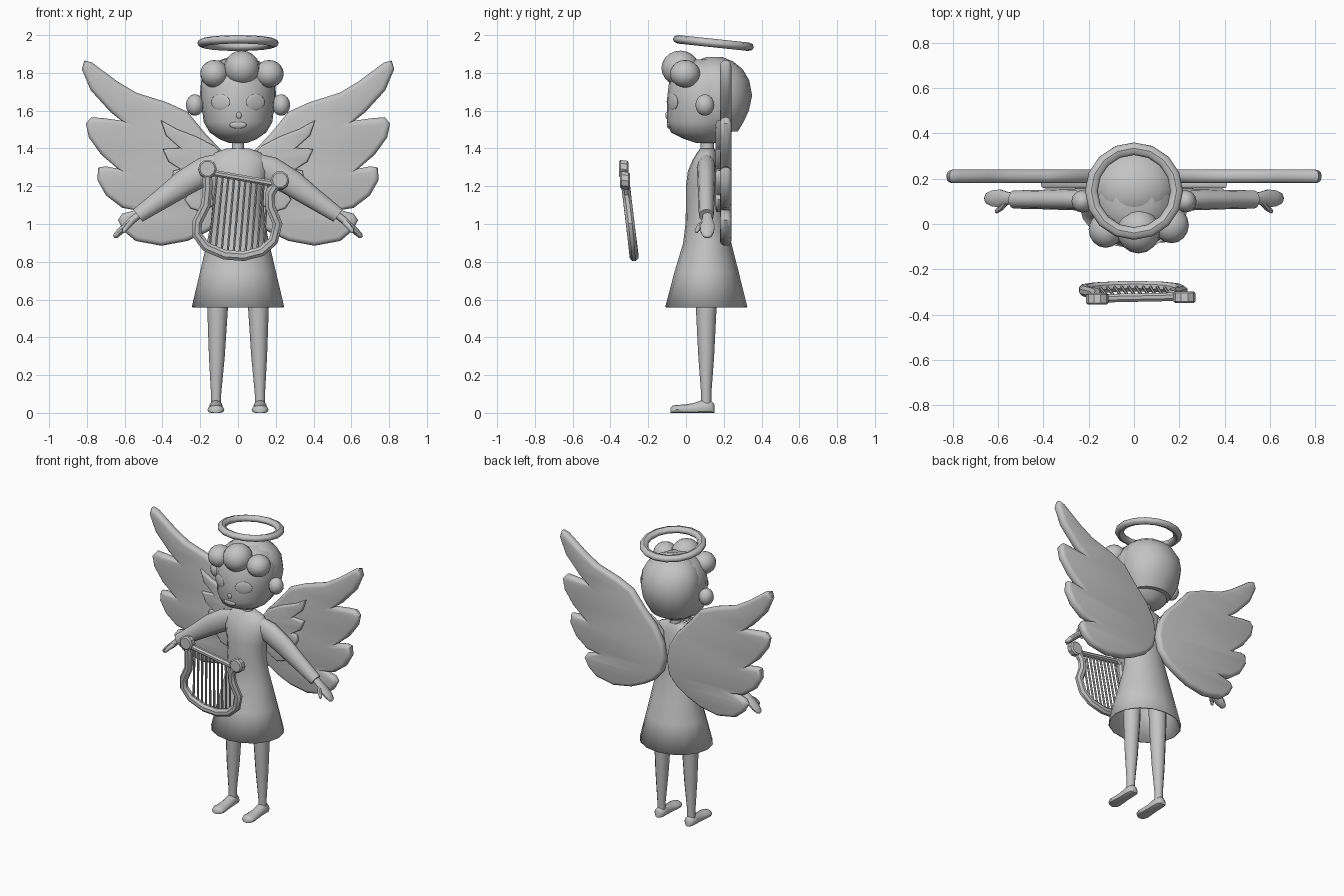
import bpy, bmesh, math
from mathutils import Vector as V

grey = bpy.data.materials.new("stone_grey")
grey.diffuse_color = (0.55, 0.55, 0.55, 1)


def finish(obj, angle=45):
    """Clean normals, assign the material and smooth below the angle."""
    bm = bmesh.new()
    bm.from_mesh(obj.data)
    bmesh.ops.remove_doubles(bm, verts=bm.verts, dist=0.0002)
    bmesh.ops.recalc_face_normals(bm, faces=bm.faces)
    bm.to_mesh(obj.data)
    bm.free()
    obj.data.materials.clear()
    obj.data.materials.append(grey)
    bpy.ops.object.select_all(action='DESELECT')
    obj.select_set(True)
    bpy.context.view_layer.objects.active = obj
    bpy.ops.object.shade_smooth_by_angle(angle=math.radians(angle))
    return obj


def ring(c, u, v, n=12, phase=0.0):
    """Elliptical ring of points around c, spanned by u and v."""
    ang = [2 * math.pi * i / n + phase for i in range(n)]
    return [V(c) + V(u) * math.cos(a) + V(v) * math.sin(a) for a in ang]


def loft(name, rings, caps=(True, True), angle=45):
    """Skin a list of equal rings."""
    bm = bmesh.new()
    rows = [[bm.verts.new(p) for p in r] for r in rings]
    n = len(rows[0])
    for a, b in zip(rows, rows[1:]):
        for i in range(n):
            bm.faces.new((a[i], a[(i + 1) % n], b[(i + 1) % n], b[i]))
    for row, cap in ((rows[0], caps[0]), (rows[-1], caps[1])):
        if cap:
            bm.faces.new(row)
    me = bpy.data.meshes.new(name)
    bm.to_mesh(me)
    bm.free()
    obj = bpy.data.objects.new(name, me)
    bpy.context.collection.objects.link(obj)
    return finish(obj, angle)


def stack(name, rows, n=16, caps=(True, True)):
    """Loft of horizontal ellipses: z, half width, front y, back y."""
    return loft(name, [ring((0, (f + b) / 2, z), (w, 0, 0), (0, (b - f) / 2, 0), n)
                       for z, w, f, b in rows], caps)


def ball(name, loc, size, turn=0.0, seg=16):
    """Scaled sphere."""
    bpy.ops.mesh.primitive_uv_sphere_add(segments=seg, ring_count=seg // 2 + 2, radius=1,
                                         location=loc, rotation=(0, 0, turn))
    obj = bpy.context.object
    obj.name = name
    obj.scale = size
    return finish(obj)


def plate(name, outline, y, side, half, bevel):
    """Rounded upright plate from an x, z outline."""
    cu = bpy.data.curves.new(name, 'CURVE')
    cu.dimensions, cu.fill_mode = '2D', 'BOTH'
    cu.extrude, cu.bevel_depth = half - bevel, bevel
    cu.bevel_resolution, cu.offset = 2, -bevel * 0.8
    sp = cu.splines.new('POLY')
    sp.points.add(len(outline) - 1)
    for p, (x, z) in zip(sp.points, outline):
        p.co = (x * side, z, 0, 1)
    sp.use_cyclic_u = True
    obj = bpy.data.objects.new(name, cu)
    bpy.context.collection.objects.link(obj)
    obj.rotation_euler = (math.pi / 2, 0, 0)
    obj.location = (0, y, 0)
    bpy.ops.object.select_all(action='DESELECT')
    obj.select_set(True)
    bpy.context.view_layer.objects.active = obj
    bpy.ops.object.convert(target='MESH')
    return finish(bpy.context.object, 50)


# Dress, open at the hem, and neck
dress = stack("dress", [(0.56, 0.245, -0.11, 0.325), (0.75, 0.2, -0.06, 0.278),
                        (0.9, 0.165, -0.015, 0.24), (1.0, 0.145, -0.003, 0.215),
                        (1.1, 0.135, 0.0, 0.2), (1.2, 0.14, 0.0, 0.19),
                        (1.28, 0.155, 0.01, 0.18), (1.34, 0.15, 0.035, 0.17),
                        (1.38, 0.12, 0.06, 0.16), (1.4, 0.06, 0.075, 0.15)],
              caps=(False, True))
thick = dress.modifiers.new("cloth", 'SOLIDIFY')
thick.thickness = 0.008
stack("neck", [(1.36, 0.04, 0.07, 0.155), (1.41, 0.032, 0.078, 0.148),
               (1.47, 0.034, 0.075, 0.15)], 12)

# Head and back hair
stack("head", [(1.43, 0.05, 0.05, 0.17), (1.45, 0.1, -0.01, 0.2), (1.485, 0.15, -0.08, 0.24),
               (1.54, 0.182, -0.1, 0.28), (1.65, 0.195, -0.102, 0.31), (1.75, 0.195, -0.09, 0.31),
               (1.83, 0.15, -0.05, 0.28), (1.87, 0.08, 0.03, 0.22)], 20)
stack("back_hair", [(1.49, 0.14, 0.05, 0.275), (1.545, 0.172, 0.01, 0.307),
                    (1.6, 0.193, -0.005, 0.333), (1.68, 0.202, -0.01, 0.35),
                    (1.76, 0.195, -0.005, 0.335), (1.82, 0.165, 0.015, 0.3),
                    (1.86, 0.115, 0.05, 0.25), (1.885, 0.045, 0.11, 0.19)], 16)

# Curls over the forehead
for name, loc, size in (("curl_middle", (0.02, -0.03, 1.825), (0.095, 0.1, 0.093)),
                        ("curl_left", (-0.125, -0.025, 1.795), (0.075, 0.08, 0.073)),
                        ("curl_right", (0.165, -0.005, 1.795), (0.077, 0.08, 0.073))):
    ball(name, loc, size)

# Face, ears, limbs
ball("mouth", (0, -0.09, 1.525), (0.045, 0.012, 0.02))
ball("nose", (0.005, -0.1, 1.575), (0.015, 0.01, 0.018), seg=10)
for s, tag in ((-1, "left"), (1, "right")):
    ball("eye_" + tag, (s * 0.093, -0.07, 1.645), (0.056, 0.01, 0.042), s * 0.48)
    ball("ear_" + tag, (s * 0.228, 0.1, 1.63), (0.048, 0.05, 0.057), seg=12)

    # Sleeve slopes down and out
    d = V((s * 0.8, 0, -0.6))
    up = V((s * 0.6, 0, 0.8))
    loft("arm_" + tag, [ring((s * x, 0.108, z), up * r, (0, w, 0))
                        for x, z, r, w in ((0.07, 1.325, 0.06, 0.045), (0.16, 1.29, 0.075, 0.05),
                                           (0.28, 1.22, 0.07, 0.047), (0.4, 1.135, 0.055, 0.043),
                                           (0.53, 1.045, 0.041, 0.04))])
    # Flat hand with thumb
    nrm = V((s * 0.65, 0, 0.75))
    loft("hand_" + tag, [ring((s * x, 0.113, z), nrm * t, (0, w, 0), 10)
                         for x, z, t, w in ((0.51, 1.06, 0.02, 0.022), (0.56, 1.02, 0.02, 0.03),
                                            (0.59, 0.99, 0.02, 0.041), (0.625, 0.96, 0.018, 0.037),
                                            (0.65, 0.936, 0.014, 0.024), (0.657, 0.93, 0.006, 0.01))])
    loft("thumb_" + tag, [ring((s * x, y, z), nrm * r, (0, r, 0), 8)
                          for x, y, z, r in ((0.56, 0.1, 1.015, 0.016), (0.585, 0.073, 0.99, 0.016),
                                             (0.605, 0.058, 0.965, 0.012), (0.61, 0.055, 0.955, 0.005))])

    # Leg and foot
    loft("leg_" + tag, [ring((s * x, 0.107, z), (r, 0, 0), (0, r, 0))
                        for x, z, r in ((0.105, 0.85, 0.062), (0.108, 0.56, 0.055),
                                        (0.112, 0.3, 0.042), (0.116, 0.1, 0.027),
                                        (0.116, 0.03, 0.027))])
    foot = [ring((s * 0.117, y, h * 0.4), (w, 0, 0), (0, 0, h * 0.6))
            for y, w, h in ((0.15, 0.018, 0.045), (0.135, 0.034, 0.062), (0.085, 0.037, 0.068),
                            (0.04, 0.037, 0.052), (-0.01, 0.042, 0.044), (-0.05, 0.045, 0.042),
                            (-0.072, 0.036, 0.038), (-0.082, 0.018, 0.028))]
    for r in foot:
        for p in r:
            p.z = max(p.z, 0)
    loft("foot_" + tag, foot)

    # Large rear wing and small front wing
    plate("wing_" + tag, [(0.81, 1.86), (0.775, 1.85), (0.64, 1.75), (0.54, 1.69), (0.38, 1.64),
                          (0.27, 1.59), (0.18, 1.48), (0.09, 1.385), (0.03, 1.28), (0.012, 1.18),
                          (0.03, 1.08), (0.09, 1.01), (0.17, 0.96), (0.27, 0.915), (0.405, 0.89),
                          (0.54, 0.915), (0.6, 0.965), (0.63, 1.02), (0.61, 1.05), (0.52, 1.075),
                          (0.61, 1.09), (0.695, 1.155), (0.74, 1.235), (0.735, 1.295),
                          (0.7, 1.3), (0.62, 1.285), (0.72, 1.37), (0.785, 1.46), (0.8, 1.53),
                          (0.775, 1.56), (0.71, 1.555), (0.6, 1.54), (0.67, 1.595),
                          (0.775, 1.71), (0.822, 1.82)], 0.21, s, 0.03, 0.025)
    plate("small_wing_" + tag, [(0.405, 1.545), (0.325, 1.5), (0.22, 1.46), (0.125, 1.41),
                                (0.06, 1.34), (0.04, 1.24), (0.08, 1.13), (0.19, 1.065),
                                (0.25, 1.085), (0.28, 1.13), (0.26, 1.155), (0.32, 1.2),
                                (0.345, 1.25), (0.34, 1.28), (0.3, 1.29), (0.365, 1.33),
                                (0.395, 1.395), (0.3, 1.4), (0.38, 1.47)], 0.175, s, 0.018, 0.012)

# Tilted halo
bpy.ops.mesh.primitive_torus_add(major_segments=16, minor_segments=8, major_radius=0.188,
                                 minor_radius=0.028, location=(0, 0.145, 1.958),
                                 rotation=(math.radians(-6), 0, 0))
halo = bpy.context.object
halo.name = "halo"
halo.scale.z = 0.8
finish(halo)


# Harp leaning forward in front of the body
def at(x, z, off=0.0):
    return V((x, -0.336 + (1.34 - z) * 0.12 + off, z))


def bar(name, pts, r, depth, n):
    """Sweep an upright section along x, z points."""
    pts = [at(*p) for p in pts]
    rings = []
    for i, p in enumerate(pts):
        t = (pts[min(i + 1, len(pts) - 1)] - pts[max(i - 1, 0)]).normalized()
        side = V((-t.z, 0, t.x))
        rings.append(ring(p, side * r, (0, depth, 0), n, math.pi / n))
    return loft(name, rings, angle=35)


bar("harp_frame", [(-0.165, 1.28), (-0.16, 1.2), (-0.17, 1.1), (-0.215, 1.01), (-0.218, 0.945),
                   (-0.17, 0.88), (-0.07, 0.837), (0.03, 0.83), (0.125, 0.855), (0.187, 0.91),
                   (0.21, 1.0), (0.172, 1.09), (0.17, 1.16), (0.215, 1.23)], 0.028, 0.025, 8)
bar("harp_crossbar", [(-0.16, 1.275), (0.21, 1.21)], 0.018, 0.02, 8)
for name, x, z in (("harp_knob_left", -0.162, 1.29), ("harp_knob_right", 0.222, 1.23)):
    c = at(x, z)
    loft(name, [ring(c + V((0, y, -y * 0.12)), (r, 0, 0), (0, 0, r), 10)
                for y, r in ((-0.026, 0.04), (-0.018, 0.049), (0.018, 0.049), (0.026, 0.04))], angle=35)
for i in range(10):
    f = i / 9
    bar("harp_string_%d" % (i + 1), [(-0.15 + 0.285 * f, 0.88 - 0.14 * f * (1 - f)),
                                     (-0.11 + 0.27 * f, 1.266 - 0.048 * f)], 0.007, 0.007, 6)
